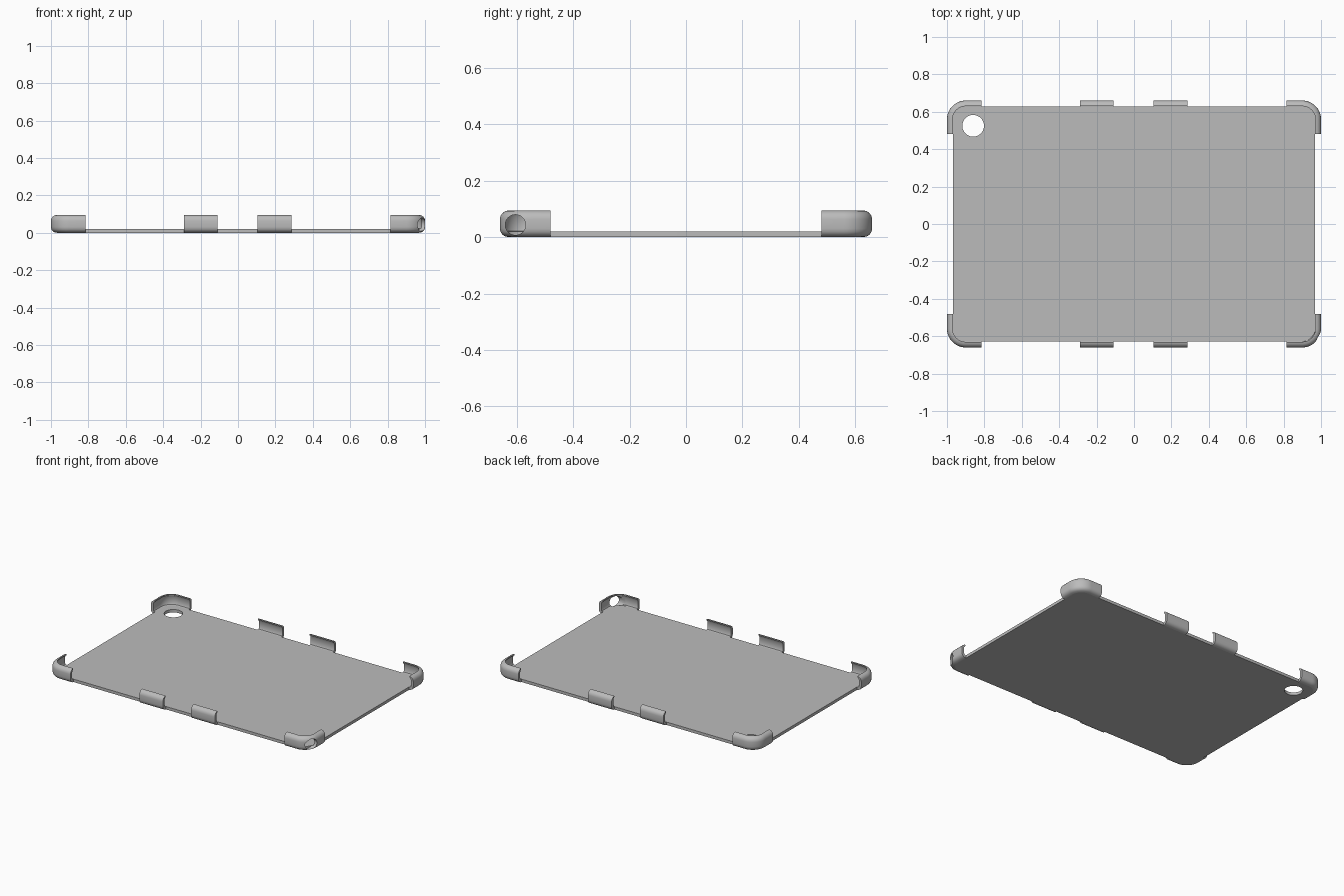
import bpy, bmesh, math
from mathutils import Vector

if "Cube" in bpy.data.objects:
    bpy.data.objects.remove(bpy.data.objects["Cube"])

HX, HY, R = 1.0, 0.66, 0.10      # outer half sizes and corner radius
INSET, FLOOR = 0.032, 0.02       # plate edge inset and plate thickness

grey = bpy.data.materials.new("case grey")
grey.diffuse_color = (0.5, 0.5, 0.5, 1)
grey.use_nodes = True
grey.node_tree.nodes["Principled BSDF"].inputs["Base Color"].default_value = grey.diffuse_color

# wall section: (inset from the outer edge, height), curling inward at the top
SECTION = [(INSET, 0), (0.019, 0.003), (0.009, 0.009), (0.002, 0.019), (0, 0.031),
           (0, 0.064), (0.002, 0.076), (0.009, 0.086), (0.019, 0.093), (0.03, 0.095),
           (0.03, 0.087), (0.023, 0.083), (0.018, 0.072), (0.018, 0.03),
           (0.022, 0.022), (INSET, FLOOR)]


def finish(bm, name):
    bmesh.ops.recalc_face_normals(bm, faces=bm.faces)
    mesh = bpy.data.meshes.new(name)
    bm.to_mesh(mesh)
    bm.free()
    ob = bpy.data.objects.new(name, mesh)
    bpy.context.collection.objects.link(ob)
    mesh.materials.append(grey)
    return ob


def activate(ob):
    bpy.ops.object.select_all(action='DESELECT')
    ob.select_set(True)
    bpy.context.view_layer.objects.active = ob


def smooth(ob):
    activate(ob)
    bpy.ops.object.shade_smooth_by_angle(angle=math.radians(32))


def drill(ob, centre, radius, depth, rotation=(0, 0, 0)):
    bpy.ops.mesh.primitive_cylinder_add(vertices=48, radius=radius, depth=depth,
                                        location=centre, rotation=rotation)
    cutter = bpy.context.object
    cutter.data.materials.append(grey)
    activate(ob)
    mod = ob.modifiers.new("hole", 'BOOLEAN')
    mod.operation, mod.solver, mod.object = 'DIFFERENCE', 'EXACT', cutter
    bpy.ops.object.modifier_apply(modifier=mod.name)
    bpy.data.objects.remove(cutter, do_unlink=True)


def corner_arc(sx, sy, steps=12):
    """Outer points and outward normals round one corner."""
    path = []
    for i in range(steps + 1):
        a = math.pi / 2 * i / steps
        n = Vector((sx * math.cos(a), sy * math.sin(a)))
        path.append((Vector((sx * (HX - R), sy * (HY - R))) + n * R, n))
    return path


def wall(path, name):
    """Sweep the wall section along a path of (point, normal)."""
    bm = bmesh.new()
    rings = []
    for p, n in path:
        rings.append([bm.verts.new((*(p - n * d), z)) for d, z in SECTION])
    k = len(SECTION)
    for a, b in zip(rings, rings[1:]):
        for i in range(k):
            j = (i + 1) % k
            bm.faces.new((a[i], a[j], b[j], b[i]))
    bm.faces.new(rings[0])
    bm.faces.new(rings[-1])
    return finish(bm, name)


# back plate with rounded corners and camera hole
bm = bmesh.new()
outline = []
for sx, sy in ((1, 1), (-1, 1), (-1, -1), (1, -1)):
    arc = corner_arc(sx, sy)
    outline += arc if sx * sy > 0 else arc[::-1]
base = bm.faces.new([bm.verts.new((*(p - n * INSET), 0)) for p, n in outline])
top = bmesh.ops.extrude_face_region(bm, geom=[base])["geom"]
bmesh.ops.translate(bm, vec=(0, 0, FLOOR),
                    verts=[v for v in top if isinstance(v, bmesh.types.BMVert)])
plate = finish(bm, "back_plate")
drill(plate, (-0.86, 0.525, 0), 0.058, 0.2)
smooth(plate)

# corner guards; the front right one has a round port
for sx, side in ((-1, "left"), (1, "right")):
    for sy, end in ((-1, "front"), (1, "back")):
        path = ([(Vector((sx * HX, sy * 0.48)), Vector((sx, 0)))] + corner_arc(sx, sy)
                + [(Vector((sx * 0.815, sy * HY)), Vector((0, sy)))])
        guard = wall(path, f"corner_guard_{end}_{side}")
        if sx > 0 and sy < 0:
            drill(guard, (1.0, -0.605, 0.044), 0.036, 0.2, (0, math.pi / 2, 0))
        smooth(guard)

# edge clips along the long sides
for sy, end in ((-1, "front"), (1, "back")):
    for x, side in ((-0.2, "left"), (0.195, "right")):
        n = Vector((0, sy))
        smooth(wall([(Vector((x + d, sy * HY)), n) for d in (-0.09, 0.09)],
                    f"edge_clip_{end}_{side}"))
